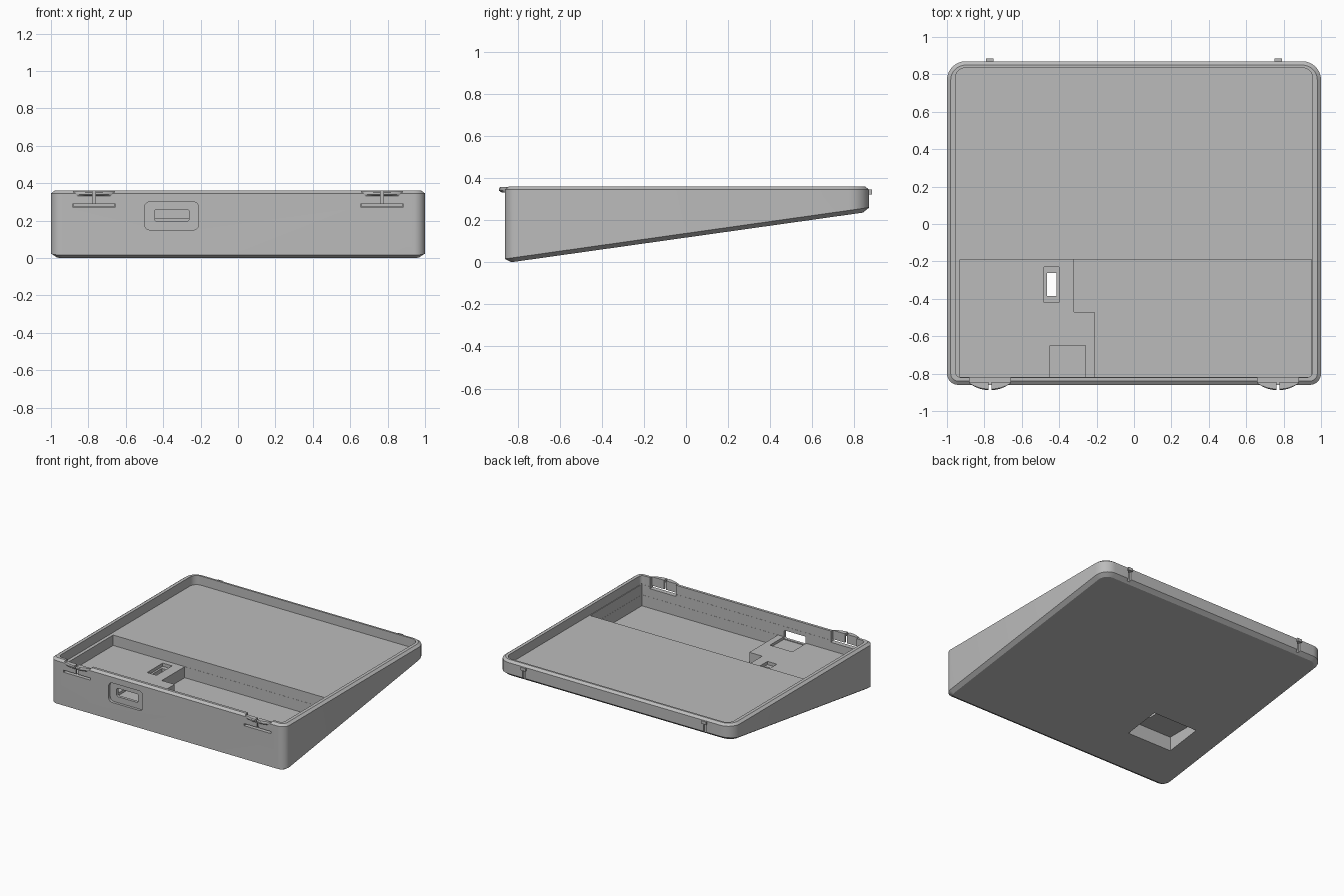
import bpy, bmesh, math

if "Cube" in bpy.data.objects:
    bpy.data.objects.remove(bpy.data.objects["Cube"])

grey = bpy.data.materials.new("plain_grey")
grey.use_nodes = True
grey.diffuse_color = (0.5, 0.5, 0.5, 1)
grey.node_tree.nodes["Principled BSDF"].inputs["Base Color"].default_value = (0.5, 0.5, 0.5, 1)


def rounded(x0, x1, y0, y1, r_front, r_back, seg=8):
    """Rounded rectangle outline, counter-clockwise."""
    corners = [(x1, y1, -1, -1, r_back, 0), (x0, y1, 1, -1, r_back, 1),
               (x0, y0, 1, 1, r_front, 2), (x1, y0, -1, 1, r_front, 3)]
    pts = []
    for x, y, sx, sy, r, quarter in corners:
        for i in range(seg + 1):
            a = math.pi / 2 * (quarter + i / seg)
            pts.append((x + sx * r + r * math.cos(a), y + sy * r + r * math.sin(a)))
    return pts


def loft(name, rings):
    """Closed solid through rings that share one point count."""
    bm = bmesh.new()
    loops = [[bm.verts.new(p) for p in ring] for ring in rings]
    n = len(loops[0])
    for low, high in zip(loops, loops[1:]):
        for i in range(n):
            j = (i + 1) % n
            bm.faces.new((low[i], low[j], high[j], high[i]))
    bm.faces.new(loops[0][::-1])
    bm.faces.new(loops[-1])
    bmesh.ops.recalc_face_normals(bm, faces=bm.faces)
    mesh = bpy.data.meshes.new(name)
    bm.to_mesh(mesh)
    bm.free()
    mesh.materials.append(grey)
    obj = bpy.data.objects.new(name, mesh)
    bpy.context.collection.objects.link(obj)
    return obj


def prism(name, pts, lo, hi, axis="z"):
    if axis == "z":
        return loft(name, [[(a, b, t) for a, b in pts] for t in (lo, hi)])
    return loft(name, [[(a, t, b) for a, b in pts] for t in (lo, hi)])


def box(name, x0, x1, y0, y1, z0, z1):
    return prism(name, [(x0, y0), (x1, y0), (x1, y1), (x0, y1)], z0, z1)


def cut(target, cutter):
    cutter.hide_render = True
    mod = target.modifiers.new("cut", "BOOLEAN")
    mod.operation = "DIFFERENCE"
    mod.solver = "EXACT"
    mod.object = cutter
    bpy.context.view_layer.objects.active = target
    bpy.ops.object.modifier_apply(modifier=mod.name)
    bpy.data.objects.remove(cutter)


def smooth(obj):
    bpy.ops.object.select_all(action="DESELECT")
    obj.select_set(True)
    bpy.context.view_layer.objects.active = obj
    bpy.ops.object.shade_smooth_by_angle(angle=math.radians(20))


# Wedge body with slanted underside and chamfered edges
def body_ring(inset, height):
    pts = rounded(-1 + inset, 1 - inset, -0.86 + inset, 0.87 - inset,
                  0.06 - inset, 0.1 - inset)
    return [(x, y, height(y)) for x, y in pts]


def underside(y):
    return 0.141 * (y + 0.83)


case = loft("case_body", [
    body_ring(0.03, underside),
    body_ring(0, lambda y: underside(y) + 0.02),
    body_ring(0, lambda y: 0.345),
    body_ring(0.02, lambda y: 0.36)])

# Shallow tray, front well and the lower stepped floor
cut(case, prism("tray_cutter", rounded(-0.955, 0.955, -0.82, 0.835, 0.03, 0.055), 0.29, 0.5))
cut(case, box("well_cutter", -0.93, 0.95, -0.819, -0.19, 0.21, 0.3))
step = [(-0.32, -0.191), (-0.32, -0.47), (-0.21, -0.47),
        (-0.21, -0.818), (0.949, -0.818), (0.949, -0.191)]
cut(case, prism("floor_cutter", step, 0.125, 0.22))

# Front port: rounded recess, opening and seat behind it
cut(case, prism("recess_cutter", rounded(-0.5, -0.21, 0.15, 0.3, 0.03, 0.03), -0.95, -0.84, "y"))
cut(case, prism("port_cutter", rounded(-0.445, -0.262, 0.196, 0.26, 0.012, 0.012), -0.86, -0.8, "y"))
cut(case, box("seat_cutter", -0.45, -0.26, -0.818, -0.65, 0.19, 0.23))

# Underside pocket with a slot up into the platform
cut(case, box("pocket_cutter", -0.75, -0.37, -0.5, -0.22, -0.2, 0.155))
cut(case, box("slot_recess_cutter", -0.48, -0.4, -0.42, -0.23, 0.185, 0.25))
cut(case, box("slot_cutter", -0.465, -0.415, -0.385, -0.262, 0.1, 0.2))

for side, sx in (("right", -0.77), ("left", 0.77)):
    # Flexible front latch: inner relief, slit below and split in the middle
    cut(case, box("relief_cutter", sx - 0.11, sx + 0.11, -0.846, -0.8, 0.274, 0.5))
    cut(case, box("slit_cutter", sx - 0.115, sx + 0.115, -0.9, -0.83, 0.272, 0.288))
    cut(case, box("split_cutter", sx - 0.008, sx + 0.008, -0.9, -0.83, 0.28, 0.5))
    # Groove under the back catch
    cut(case, box("groove_cutter", sx - 0.012, sx + 0.012, 0.855, 0.95, 0.2, 0.325))
    catch = box("back_catch_" + side, sx - 0.02, sx + 0.02, 0.855, 0.884, 0.322, 0.345)
    smooth(catch)

    # Curved latch lips on both sides of the split
    for end, d in (("inner", 1), ("outer", -1)):
        def lip_ring(grow, z):
            arc = [(sx + d * (0.008 + 0.102 * i / 8),
                    -0.852 - (0.036 - grow) * (1 - (i / 8) ** 2)) for i in range(9)]
            return [(x, y, z) for x, y in arc + [(sx + d * 0.11, -0.845), (sx + d * 0.008, -0.845)]]
        lip = loft("latch_lip_%s_%s" % (side, end),
                   [lip_ring(0.012, 0.332), lip_ring(0, 0.34),
                    lip_ring(0, 0.35), lip_ring(0.006, 0.357)])
        smooth(lip)

smooth(case)
